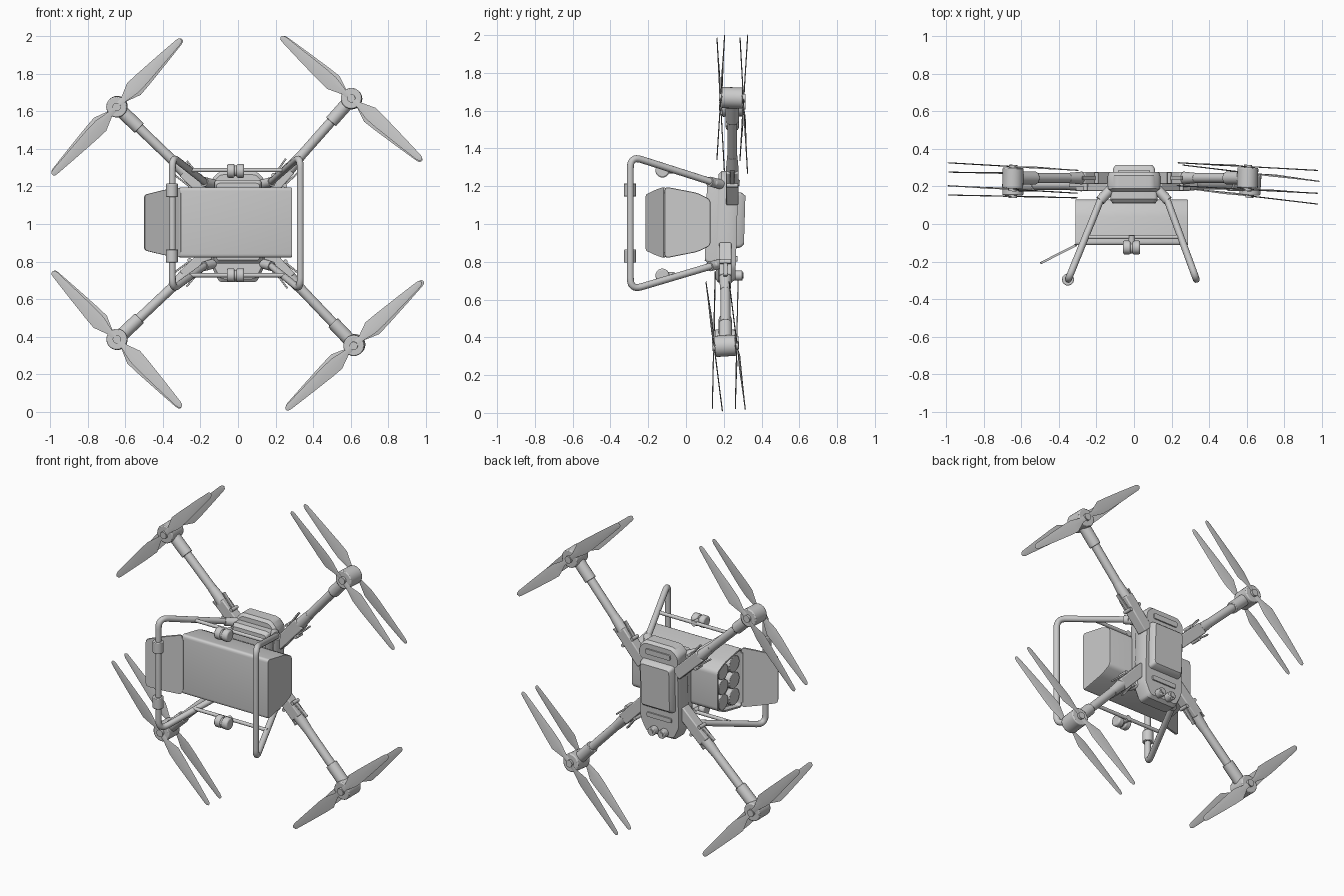
import bpy, bmesh, math
from mathutils import Vector as V, Matrix

if "Cube" in bpy.data.objects:
    bpy.data.objects.remove(bpy.data.objects["Cube"])


def finish(name, bm, angle=35, bevel=0):
    bmesh.ops.recalc_face_normals(bm, faces=bm.faces)
    me = bpy.data.meshes.new(name)
    bm.to_mesh(me)
    bm.free()
    ob = bpy.data.objects.new(name, me)
    bpy.context.collection.objects.link(ob)
    if bevel:
        m = ob.modifiers.new("bevel", 'BEVEL')
        m.width, m.segments, m.limit_method = bevel, 2, 'ANGLE'
        m.angle_limit = math.radians(40)
    bpy.ops.object.select_all(action='DESELECT')
    bpy.context.view_layer.objects.active = ob
    ob.select_set(True)
    bpy.ops.object.shade_smooth_by_angle(angle=math.radians(angle))
    return ob


def loft(name, rings, angle=35, bevel=0):
    bm = bmesh.new()
    vs = [[bm.verts.new(p) for p in r] for r in rings]
    for a, b in zip(vs, vs[1:]):
        for i in range(len(a)):
            j = (i + 1) % len(a)
            bm.faces.new((a[i], a[j], b[j], b[i]))
    bm.faces.new(vs[0])
    bm.faces.new(vs[-1])
    return finish(name, bm, angle, bevel)


def fillet(pts, r, closed=True, n=4):
    pts, out = [V(p) for p in pts], []
    for i, p in enumerate(pts):
        if not closed and i in (0, len(pts) - 1):
            out.append(p)
            continue
        a, b = pts[i - 1] - p, pts[(i + 1) % len(pts)] - p
        a, b = p + a.normalized() * r, p + b.normalized() * r
        for k in range(n + 1):
            t = k / n
            out.append(a * (1 - t) ** 2 + p * 2 * t * (1 - t) + b * t * t)
    return out


def rod(name, a, b, r, r2=None, seg=24, bevel=0):
    a, b = V(a), V(b)
    bm = bmesh.new()
    m = Matrix.Translation((a + b) / 2) @ (b - a).to_track_quat('Z', 'Y').to_matrix().to_4x4()
    bmesh.ops.create_cone(bm, cap_ends=True, segments=seg, radius1=r, radius2=r if r2 is None else r2,
                          depth=(b - a).length, matrix=m)
    return finish(name, bm, 35, bevel)


def beam(name, a, b, w, h, bevel=0.006):
    # rectangular bar from a to b: w across, h along y
    a, b = V(a), V(b)
    s = (b - a).cross(V((0, 1, 0))).normalized() * w / 2
    u = V((0, h / 2, 0))
    return loft(name, [[p + s + u, p - s + u, p - s - u, p + s - u] for p in (a, b)], 35, bevel)


def pipe(name, pts, r):
    cu = bpy.data.curves.new(name, 'CURVE')
    cu.dimensions, cu.bevel_depth, cu.bevel_resolution, cu.use_fill_caps = '3D', r, 4, True
    sp = cu.splines.new('POLY')
    sp.points.add(len(pts) - 1)
    for p, q in zip(sp.points, pts):
        p.co = (*q, 1)
    ob = bpy.data.objects.new(name, cu)
    bpy.context.collection.objects.link(ob)
    bpy.ops.object.select_all(action='DESELECT')
    bpy.context.view_layer.objects.active = ob
    ob.select_set(True)
    bpy.ops.object.convert(target='MESH')
    bpy.ops.object.shade_smooth_by_angle(angle=math.radians(50))


def slab(name, outline, levels, r=0.02, bevel=0):
    # outline in x,z lofted along y; each level is (y, scale); leaned slightly like the airframe
    o = fillet(outline, r)
    c = sum(o, V((0, 0))) / len(o)
    rings = []
    for y, s in levels:
        q = [c + (p - c) * s for p in o]
        rings.append([(p.x, y + 0.03 * (p.y - 1), p.y) for p in q])
    return loft(name, rings, 35, bevel)


def rect(x, z0, z1, c=0.0):
    if not c:
        return [(-x, z0), (x, z0), (x, z1), (-x, z1)]
    return [(-x + c, z0), (x - c, z0), (x, z0 + 2 * c), (x, z1 - c), (x - c, z1), (-x + c, z1), (-x, z1 - c), (-x, z0 + 2 * c)]


# airframe body: main shell, battery canopy, rear mount and slots
slab("body_shell", rect(0.14, 0.69, 1.28, 0.04), [(0.165, 0.94), (0.18, 1), (0.25, 1), (0.27, 0.95)])
slab("battery_canopy", rect(0.115, 0.87, 1.17), [(0.255, 1), (0.29, 0.97), (0.31, 0.86)])
slab("rear_housing", rect(0.125, 0.79, 1.235), [(0.105, 0.92), (0.125, 1), (0.175, 1)])
slab("payload_mount", rect(0.10, 0.87, 1.14), [(0.07, 1), (0.13, 1)])
slab("top_vent", rect(0.09, 1.20, 1.235), [(0.25, 1), (0.278, 0.95)], 0.01)
slab("bottom_vent", rect(0.09, 0.80, 0.83), [(0.25, 1), (0.278, 0.95)], 0.01)
for s in (-1, 1):
    rod("nose_camera", (s * 0.035, 0.23, 0.727), (s * 0.035, 0.30, 0.727), 0.026, bevel=0.004)
    rod("nose_camera_lens", (s * 0.035, 0.29, 0.727), (s * 0.035, 0.305, 0.727), 0.015)


def propeller(name, c, d, n, hand):
    d = d.normalized()
    w = n.cross(d).normalized()
    secs = [(0.0, 0.014, 0.014), (0.05, 0.016, 0.014), (0.13, 0.048, 0.03), (0.20, 0.044, 0.03),
            (0.35, 0.031, 0.022), (0.475, 0.019, 0.015), (0.492, 0.015, 0.010), (0.498, 0.006, 0.003)]
    for s in (1, -1):
        rings = []
        for r, f, b in secs:
            p = c + d * s * r
            pitch = math.radians(7 - 10 * r) * hand
            e = (w * math.cos(pitch) + n * math.sin(pitch) * s) * s * hand
            t = n * 0.003
            rings.append([p + e * f, p + t, p - e * b, p - t])
        loft(name + "_blade", rings, 60)
    rod(name + "_hub", c - n * 0.009, c + n * 0.009, 0.022)


# four arms: motor centre, inner end, blade tips of the paired propellers
arms = [
    ("top_left", (-0.645, 0.245, 1.625), (-0.12, 0.245, 1.12), (-0.99, 0.325, 1.26), (-0.30, 0.285, 1.98)),
    ("top_right", (0.605, 0.245, 1.668), (0.12, 0.245, 1.12), (0.24, 0.325, 1.99), (0.97, 0.285, 1.345)),
    ("bottom_left", (-0.645, 0.208, 0.385), (-0.12, 0.208, 0.88), (-0.98, 0.275, 0.745), (-0.30, 0.26, 0.025)),
    ("bottom_right", (0.62, 0.21, 0.355), (0.12, 0.208, 0.88), (0.98, 0.23, 0.69), (0.265, 0.315, 0.02)),
]
for name, m, inner, t1, t2 in arms:
    m, inner = V(m), V(inner)
    d = (V(t2) - V(t1)).normalized()
    n = (V((0, 1, 0)) - d * d.y).normalized()
    rod(name + "_motor", m - n * 0.055, m + n * 0.055, 0.056, bevel=0.006)
    for s in (1, -1):
        propeller(name + "_propeller", m + n * s * 0.061, d, n, s)
    a = (inner - m).normalized()
    L = (inner - m).length
    rod(name + "_arm_tube", m, inner, 0.026)
    rod(name + "_arm_sleeve", m + a * 0.04, m + a * 0.165, 0.035, bevel=0.004)
    # folding joint with clamp, lever and pins
    rod(name + "_joint_cone", m + a * (L - 0.32), m + a * (L - 0.22), 0.027, 0.034)
    beam(name + "_joint_clamp", m + a * (L - 0.23), m + a * (L - 0.0), 0.07, 0.064)
    side = a.cross(V((0, 1, 0))).normalized()
    for s in (1, -1):
        p = m + a * (L - 0.15) + side * s * 0.042
        rod(name + "_joint_pin", p - V((0, 0.03, 0)), p + V((0, 0.03, 0)), 0.011, seg=12)
        q = m + a * (L - 0.20) + side * s * 0.036
        beam(name + "_joint_lever", q + a * 0.06, q - a * 0.06 + side * s * 0.014, 0.01, 0.022, 0.002)

# landing frame: one bent hoop each side
for s, name, fx in ((-1, "left", 0.35), (1, "right", 0.332)):
    path = [(s * 0.165, 0.16, 1.215), (s * fx, -0.295, 1.36), (s * fx, -0.295, 0.65), (s * 0.165, 0.16, 0.785)]
    pipe(name + "_landing_hoop", fillet(path, 0.065, False, 8), 0.0185)
    for z in (1.21, 0.79):
        rod("hoop_socket", (s * 0.125, 0.185, z), (s * 0.18, 0.125, 1 + (z - 1) * 1.07), 0.026)
for z in (1.18, 0.83):
    rod("hoop_damper", (-0.352, -0.296, z - 0.035), (-0.352, -0.296, z + 0.035), 0.032, bevel=0.004)

# crossbars carrying twin-wheel sensor pods
for z, bar in ((1.283, 1.287), (0.727, 0.727)):
    rod("sensor_crossbar", (-0.262, -0.07, bar), (0.256, -0.07, bar), 0.011)
    rod("sensor_bracket", (-0.012, -0.06, bar), (-0.012, -0.12, z), 0.018)
    rod("sensor_axle", (-0.04, -0.128, z), (0.02, -0.128, z), 0.028)
    for x0, x1 in ((-0.058, -0.018), (-0.008, 0.033)):
        rod("sensor_pod", (x0, -0.125, z), (x1, -0.125, z), 0.037, bevel=0.008)

# payload case: hollow, open on the left
prof = fillet([(-0.113, 0.818), (0.06, 0.852), (0.13, 0.885), (0.13, 1.13), (0.06, 1.165), (-0.113, 1.198)], 0.022)
cen = V((0.0, 1.008))


def case_ring(x, s):
    return [(x, *(cen + (p - cen) * s)) for p in prof]


loft("payload_case", [case_ring(0.288, 0.985), case_ring(0.282, 1), case_ring(-0.312, 1),
                      case_ring(-0.312, 0.94), case_ring(-0.27, 0.94)])

# six canisters inside the case
for y in (-0.052, 0.058):
    for k in (-1, 0, 1):
        z, r = 1.008 + k * (0.104 if y < 0 else 0.096), 0.051 if y < 0 else 0.048
        rod("canister", (-0.265, y, z), (-0.303, y, z), r, bevel=0.003)

# open door hinged at the front left edge
door = fillet([(0, 0.82), (0, 1.196), (0.10, 1.18), (0.212, 1.155), (0.212, 0.86), (0.10, 0.836)], 0.02)
u, nrm = V((-0.19, -0.097, 0)).normalized(), V((0.455, -0.89, 0))
loft("case_door", [[V((-0.31, -0.113, 0)) + u * p.x + nrm * t + V((0, 0, p.y)) for p in door] for t in (-0.006, 0.006)])
rod("door_hinge", (-0.312, -0.113, 0.85), (-0.312, -0.113, 1.165), 0.008, seg=12)
